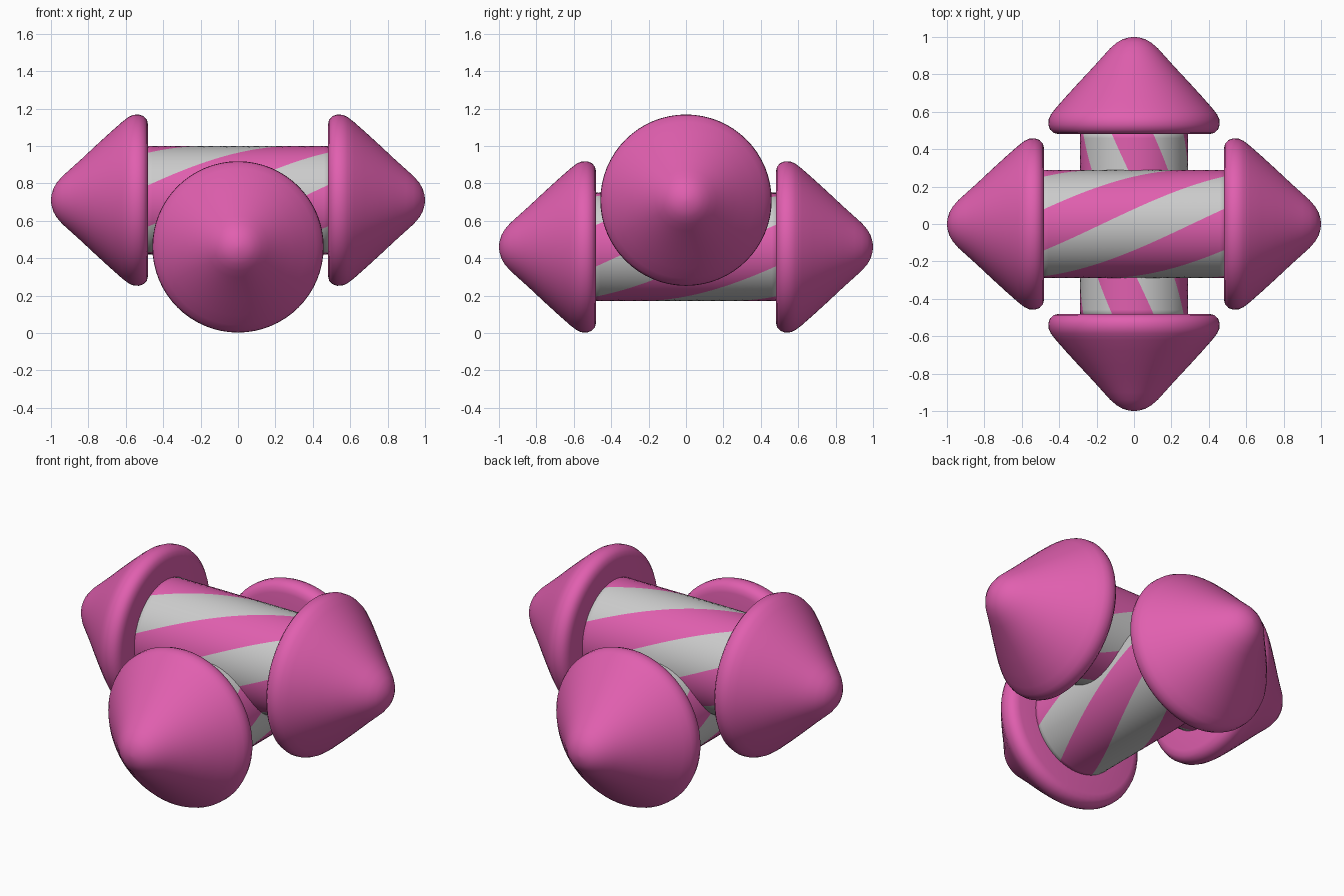
import bpy, bmesh, math

if "Cube" in bpy.data.objects:
    bpy.data.objects.remove(bpy.data.objects["Cube"])

SEG = 64  # sides around every round part


def material(name, rgb):
    m = bpy.data.materials.new(name)
    m.diffuse_color = (*rgb, 1)
    m.use_nodes = True
    m.node_tree.nodes["Principled BSDF"].inputs["Base Color"].default_value = m.diffuse_color
    return m


PINK = material("pink", (0.75, 0.115, 0.43))
GREY = material("grey", (0.56, 0.56, 0.56))

# Cap outline: (distance along the axis, radius), inner face to tip
CAP = [(.48, .2), (.48, .40), (.487, .43), (.505, .449), (.53, .458), (.56, .456),
       (.585, .445), (.62, .418), (.68, .365), (.76, .292), (.84, .217), (.90, .163),
       (.94, .127), (.97, .092), (.988, .06), (.997, .028), (1.0, .006)]


def lathe(name, profile, z, turn, mats, twist=0.0, phase=0.0, stripe=None):
    """Revolve a profile about x; twist (radians per unit) makes stripes spiral."""
    bm = bmesh.new()
    rings = []
    for x, r in profile:
        ring = []
        for i in range(SEG):
            a = 2 * math.pi * i / SEG + phase + twist * x
            ring.append(bm.verts.new((x, -r * math.cos(a), r * math.sin(a))))
        rings.append(ring)
    for lo, hi in zip(rings, rings[1:]):
        for i in range(SEG):
            j = (i + 1) % SEG
            f = bm.faces.new((lo[i], lo[j], hi[j], hi[i]))
            if stripe:
                f.material_index = (i // stripe) % 2
    bm.faces.new(rings[0])
    bm.faces.new(rings[-1])
    bmesh.ops.recalc_face_normals(bm, faces=bm.faces)
    for f in bm.faces:
        f.smooth = True
    me = bpy.data.meshes.new(name)
    bm.to_mesh(me)
    bm.free()
    for m in mats:
        me.materials.append(m)
    ob = bpy.data.objects.new(name, me)
    ob.location.z = z
    ob.rotation_euler.z = turn
    bpy.context.collection.objects.link(ob)


def dumbbell(name, z, turn, phase):
    # Striped bar: eight 45 degree bands making a quarter turn along its length
    bar = [(-.5 + k / 24, .29) for k in range(25)]
    lathe(name + "_bar", bar, z, turn, (GREY, PINK), math.radians(90) / .96,
          math.radians(phase), SEG // 8)
    # Pointed cap on each end
    lathe(name + "_cap_a", CAP, z, turn, (PINK,))
    lathe(name + "_cap_b", CAP, z, turn + math.pi, (PINK,))


dumbbell("upper", .71, 0, 61)
dumbbell("lower", .46, math.pi / 2, 69)
